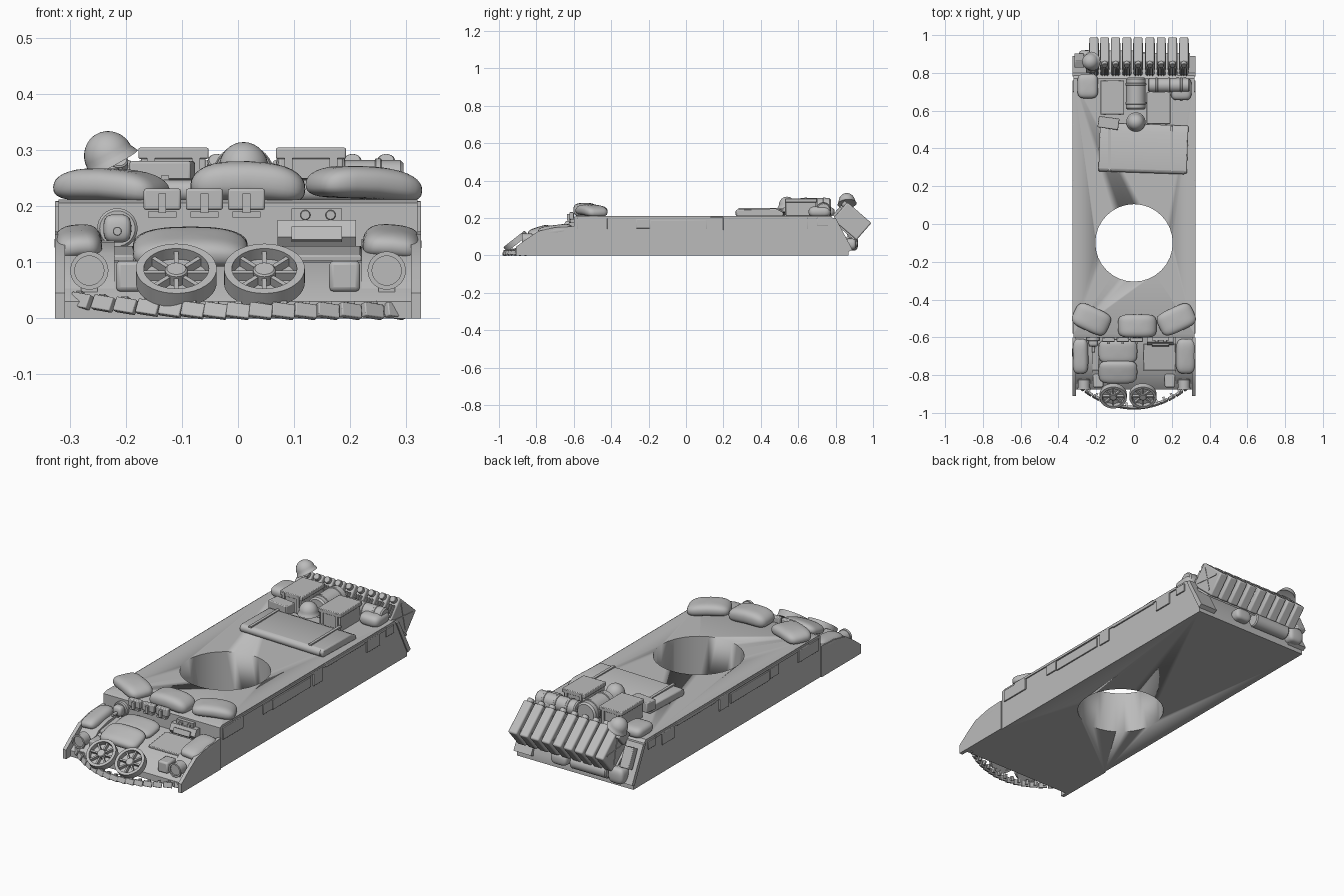
import bpy, bmesh, math
from math import sin, cos, pi, radians
from mathutils import Matrix, Euler, Vector

if "Cube" in bpy.data.objects:
    bpy.data.objects.remove(bpy.data.objects["Cube"])

grey = bpy.data.materials.new("primer grey")
grey.use_nodes = True
grey.diffuse_color = (0.5, 0.5, 0.5, 1)
grey.node_tree.nodes["Principled BSDF"].inputs["Base Color"].default_value = (0.5, 0.5, 0.5, 1)


def finish(name, bm, loc=(0, 0, 0), rot=(0, 0, 0), bevel=0):
    """Turn a bmesh into a placed, shaded object; rot in degrees."""
    bmesh.ops.recalc_face_normals(bm, faces=bm.faces)
    me = bpy.data.meshes.new(name)
    bm.to_mesh(me)
    bm.free()
    me.materials.append(grey)
    ob = bpy.data.objects.new(name, me)
    bpy.context.collection.objects.link(ob)
    ob.location = loc
    ob.rotation_euler = [radians(a) for a in rot]
    bpy.ops.object.select_all(action='DESELECT')
    ob.select_set(True)
    bpy.context.view_layer.objects.active = ob
    bpy.ops.object.shade_smooth_by_angle(angle=radians(35))
    if bevel:
        m = ob.modifiers.new("Bevel", 'BEVEL')
        m.width, m.segments = bevel, 2
    return ob


def box(name, loc, size, rot=(0, 0, 0), bevel=0):
    bm = bmesh.new()
    bmesh.ops.create_cube(bm, size=1)
    bmesh.ops.scale(bm, vec=size, verts=bm.verts)
    return finish(name, bm, loc, rot, bevel)


def prism(name, pts, x0, x1, bevel=0):
    """Side profile (y, z) extruded across x."""
    bm = bmesh.new()
    f = bm.faces.new([bm.verts.new((x0, y, z)) for y, z in pts])
    ext = bmesh.ops.extrude_face_region(bm, geom=[f])["geom"]
    bmesh.ops.translate(bm, vec=(x1 - x0, 0, 0),
                        verts=[v for v in ext if isinstance(v, bmesh.types.BMVert)])
    return finish(name, bm, bevel=bevel)


def lathe(name, pts, loc, rot=(0, 0, 0), steps=32):
    """Profile (radius, z) spun around local z."""
    bm = bmesh.new()
    vs = [bm.verts.new((r, 0, z)) for r, z in pts]
    es = [bm.edges.new(p) for p in zip(vs, vs[1:])]
    bmesh.ops.spin(bm, geom=vs + es, cent=(0, 0, 0), axis=(0, 0, 1),
                   angle=2 * pi, steps=steps, use_merge=True)
    bmesh.ops.remove_doubles(bm, verts=bm.verts, dist=1e-5)
    return finish(name, bm, loc, rot)


def cyl(name, loc, r, h, rot=(0, 0, 0)):
    c = min(r, h) * 0.15
    return lathe(name, [(0, -h/2), (r - c, -h/2), (r, -h/2 + c), (r, h/2 - c),
                        (r - c, h/2), (0, h/2)], loc, rot)


def bag(name, loc, size, rot=(0, 0, 0), droop=0.0):
    """Stuffed pillow shape whose ends sag."""
    bm = bmesh.new()
    bmesh.ops.create_uvsphere(bm, u_segments=32, v_segments=16, radius=1)
    for v in bm.verts:
        p = [math.copysign(abs(c) ** e, c) for c, e in zip(v.co, (0.5, 0.5, 0.85))]
        v.co = [c * s / 2 for c, s in zip(p, size)]
        v.co.z -= droop * p[0] ** 2
    return finish(name, bm, loc, rot)


# Hull with the round turret opening
hull = prism("hull", [(-0.6, 0), (-0.6, 0.205), (-0.58, 0.212), (0.77, 0.212),
                      (0.8, 0.19), (0.87, 0.04), (0.87, 0)], -0.32, 0.32)
cutter = cyl("turret_opening_cutter", (0, -0.1, 0.1), 0.205, 1)
cutter.hide_render = True
bpy.context.view_layer.objects.active = hull
m = hull.modifiers.new("Opening", 'BOOLEAN')
m.operation, m.object = 'DIFFERENCE', cutter
bpy.ops.object.modifier_apply(modifier=m.name)
bpy.data.objects.remove(cutter)

# Nose, fenders and side plating
prism("nose", [(-0.6, 0), (-0.6, 0.125), (-0.79, 0.1), (-0.875, 0.03), (-0.875, 0)], -0.31, 0.31)
for s, side in ((1, "left"), (-1, "right")):
    prism(side + "_fender", [(-0.6, 0), (-0.6, 0.14), (-0.7, 0.135), (-0.78, 0.115),
                             (-0.83, 0.07), (-0.87, 0.03), (-0.87, 0)], s*0.22, s*0.31)
    prism(side + "_fender_skirt", [(-0.6, 0), (-0.6, 0.155), (-0.7, 0.15), (-0.79, 0.13),
                                   (-0.85, 0.09), (-0.91, 0.045), (-0.91, 0)], s*0.308, s*0.326)
    prism(side + "_rear_mudguard", [(0.78, 0.2), (0.8, 0.2), (0.89, 0.03), (0.87, 0.02)],
          s*0.23, s*0.326)
    for y, w, z, h in ((-0.5, 0.16, 0.17, 0.06), (-0.23, 0.07, 0.17, 0.05), (-0.04, 0.3, 0.165, 0.05),
                       (0.165, 0.07, 0.17, 0.07), (0.38, 0.3, 0.2, 0.018), (0.6, 0.1, 0.17, 0.06),
                       (0.73, 0.06, 0.18, 0.04)):
        box(side + "_side_plate", (s*0.321, y, z), (0.011, w, h), bevel=0.002)
    box(side + "_skirt_rail", (s*0.32, 0.1, 0.202), (0.012, 1.2, 0.012))
    # Headlights and their brackets
    cyl(side + "_headlight", (s*0.265, -0.845, 0.085), 0.031, 0.05, (90, 0, 0))
    lathe(side + "_headlight_rim", [(0.026, 0), (0.034, 0), (0.034, 0.012), (0.026, 0.012), (0.026, 0)],
          (s*0.265, -0.865, 0.085), (90, 0, 0))
    box(side + "_headlight_bracket", (s*0.265, -0.84, 0.04), (0.03, 0.03, 0.05))
    box(side + "_tow_block", (s*0.19, -0.83, 0.075), (0.055, 0.07, 0.055), bevel=0.008)

# Machine gun ball mount, driver visor and front plates
cyl("gun_mount_ring", (-0.215, -0.605, 0.16), 0.036, 0.03, (90, 0, 0))
bag("gun_mount_ball", (-0.215, -0.625, 0.16), (0.05, 0.05, 0.05))
cyl("gun_barrel", (-0.215, -0.655, 0.155), 0.008, 0.05, (90, 0, 0))
prism("visor_block", [(-0.6, 0.125), (-0.6, 0.175), (-0.625, 0.175), (-0.64, 0.145), (-0.625, 0.125)], 0.07, 0.21)
box("visor_slit_cover", (0.14, -0.638, 0.15), (0.09, 0.012, 0.025), (-20, 0, 0))
box("visor_lug_plate", (0.14, -0.607, 0.185), (0.09, 0.02, 0.022))
for x in (0.12, 0.165):
    cyl("visor_lug", (x, -0.62, 0.184), 0.009, 0.012, (90, 0, 0))
box("glacis_hatch", (0.135, -0.705, 0.115), (0.17, 0.14, 0.012), (7, 0, 0), 0.003)
box("glacis_plate", (-0.215, -0.705, 0.115), (0.06, 0.14, 0.012), (7, 0, 0), 0.003)

# Spare track on the front plate
for i in range(3):
    x = -0.135 + i * 0.075
    box("front_spare_link", (x, -0.612, 0.212), (0.066, 0.024, 0.038), bevel=0.004)
    box("front_link_horn", (x, -0.627, 0.205), (0.014, 0.016, 0.034))
    box("front_link_pin", (x, -0.615, 0.185), (0.05, 0.02, 0.01))

# Sandbags
for name, loc, size, rot, droop in (
        ("right_roof_sandbag", (-0.225, -0.505, 0.238), (0.2, 0.13, 0.058), (0, 3, -25), 0.01),
        ("centre_roof_sandbag", (0.018, -0.54, 0.245), (0.205, 0.125, 0.07), (0, 2, 0), 0.012),
        ("left_roof_sandbag", (0.225, -0.505, 0.242), (0.2, 0.13, 0.058), (0, 4, 25), 0.01),
        ("upper_nose_sandbag", (-0.085, -0.675, 0.137), (0.205, 0.13, 0.045), (8, 0, 0), 0.008),
        ("lower_nose_sandbag", (-0.085, -0.785, 0.128), (0.205, 0.125, 0.05), (18, 0, 0), 0.008),
        ("left_fender_sandbag", (0.275, -0.7, 0.137), (0.105, 0.185, 0.05), (7, 5, 0), 0.006),
        ("right_fender_sandbag", (-0.285, -0.7, 0.137), (0.085, 0.185, 0.05), (7, -5, 0), 0.006)):
    bag(name, loc, size, rot, droop)

# Two spare road wheels leaning on the nose
for x in (-0.11, 0.047):
    place = Matrix.Translation((x, -0.91, 0.076)) @ Euler((radians(38), 0, 0)).to_matrix().to_4x4()
    centre, lean = place.translation, (38, 0, 0)
    lathe("wheel_rim", [(0.058, -0.016), (0.072, -0.016), (0.072, 0.016), (0.058, 0.016), (0.058, -0.016)],
          centre, lean, 40)
    cyl("wheel_disc", place @ Vector((0, 0, -0.011)), 0.06, 0.006, lean)
    cyl("wheel_hub", centre, 0.02, 0.032, lean)
    for k in range(8):
        a = k * pi / 4
        spoke = box("wheel_spoke", (0, 0, 0), (0.044, 0.008, 0.018))
        spoke.matrix_world = place @ Matrix.Rotation(a, 4, 'Z') @ Matrix.Translation((0.04, 0, 0))

# Track run hanging around the nose
n = 15
for i in range(n):
    t = -1 + 2 * i / (n - 1)
    turn = math.degrees(math.atan(0.8 * t))
    loc = Vector((0.28 * t, -0.972 + 0.105 * t * t, 0.013 + (0.018 * t * t if t < 0 else 0)))
    box("track_link", loc, (0.041, 0.014, 0.026), (-20, 8, turn), 0.002)
    box("track_horn", loc + Vector((0, 0.012, 0.004)), (0.012, 0.018, 0.022), (-20, 0, turn))

# Folded tarpaulin on the engine deck
tarp = [(0.28, 0.21), (0.275, 0.235), (0.285, 0.247), (0.49, 0.25), (0.53, 0.23), (0.53, 0.21)]
prism("tarpaulin", tarp, -0.198, 0.27, 0.006).rotation_euler.z = radians(-2)
cyl("tarpaulin_roll", (0.04, 0.29, 0.227), 0.019, 0.455, (0, 90, -2))
for x in (-0.13, 0.2):
    box("tarpaulin_strap", (x, 0.4, 0.25), (0.014, 0.24, 0.008))


def helmet(name, loc, rot):
    dome = [(0.044 * cos(a * pi / 16), 0.046 * sin(a * pi / 16)) for a in range(9)]
    return lathe(name, [(0, -0.012), (0.044, -0.012), (0.051, -0.014), (0.046, -0.004)] + dome, loc, rot)


# Stowage behind the tarpaulin
helmet("deck_helmet", (0.01, 0.54, 0.268), (0, 0, 0))
helmet("rear_helmet", (-0.23, 0.86, 0.288), (5, -28, 0))
box("rear_helmet_support", (-0.23, 0.845, 0.24), (0.05, 0.06, 0.07), (-41, 0, 0), 0.005)
for x, y, w in ((-0.115, 0.67, 0.17), (0.13, 0.615, 0.16)):
    box("ammunition_crate", (x, y, 0.25), (0.115, w, 0.08), bevel=0.004)
    box("crate_lid", (x, y, 0.294), (0.125, w + 0.01, 0.02), bevel=0.003)
    for dx in (-0.04, 0.04):
        box("crate_batten", (x + dx, y, 0.258), (0.014, w + 0.014, 0.085))
cyl("long_bedroll", (0.01, 0.69, 0.255), 0.052, 0.17, (90, 0, 0))
for dy in (-0.05, 0.05):
    cyl("bedroll_strap", (0.01, 0.69 + dy, 0.255), 0.055, 0.014, (90, 0, 0))
cyl("cross_bedroll", (0.185, 0.735, 0.245), 0.037, 0.22, (0, 90, 0))
for x in (0.12, 0.185, 0.25):
    cyl("cross_bedroll_strap", (x, 0.735, 0.245), 0.04, 0.012, (0, 90, 0))
box("tool_box", (-0.135, 0.535, 0.255), (0.11, 0.06, 0.05), (0, 0, -8), 0.004)
bag("left_kit_bag", (0.25, 0.715, 0.233), (0.11, 0.12, 0.06))
bag("right_kit_bag", (-0.245, 0.73, 0.233), (0.11, 0.13, 0.055))

# Fuel cans slung across the tail
tail = Matrix.Translation((0, 0.887, 0.183)) @ Euler((radians(-41), 0, 0)).to_matrix().to_4x4()


def on_tail(name, x, y, z, size, spin=0, bevel=0):
    ob = box(name, (0, 0, 0), size, bevel=bevel)
    ob.matrix_world = tail @ Matrix.Translation((x, y, z)) @ Matrix.Rotation(radians(spin), 4, 'X')


for x in (-0.212, -0.155, -0.097, -0.038, 0.022, 0.084, 0.144, 0.204, 0.264):
    on_tail("fuel_can", x, 0, 0, (0.047, 0.17, 0.122), bevel=0.007)
    for dx in (-0.014, 0, 0.014):
        on_tail("can_handle", x + dx, -0.092, -0.012, (0.007, 0.016, 0.06), bevel=0.002)
    cyl("can_cap", tail @ Vector((x, -0.088, 0.042)), 0.016, 0.03, (49, 0, 0))
    for s in (-1, 1):
        for spin in (36, -36):
            on_tail("can_rib", x + s * 0.0235, 0, 0, (0.005, 0.14, 0.006), spin)
on_tail("can_rack", 0.026, 0, -0.064, (0.54, 0.15, 0.01))

# Gear hanging on the lower tail plate
cyl("tail_bedroll", (-0.1, 0.885, 0.065), 0.034, 0.2, (0, 90, 0))
bag("tail_pack", (-0.25, 0.885, 0.065), (0.085, 0.07, 0.08))
box("tail_corner_bracket", (-0.29, 0.865, 0.15), (0.05, 0.04, 0.1), (25, 0, 0), 0.004)
bag("tail_pouch", (0.07, 0.88, 0.06), (0.09, 0.06, 0.06))
